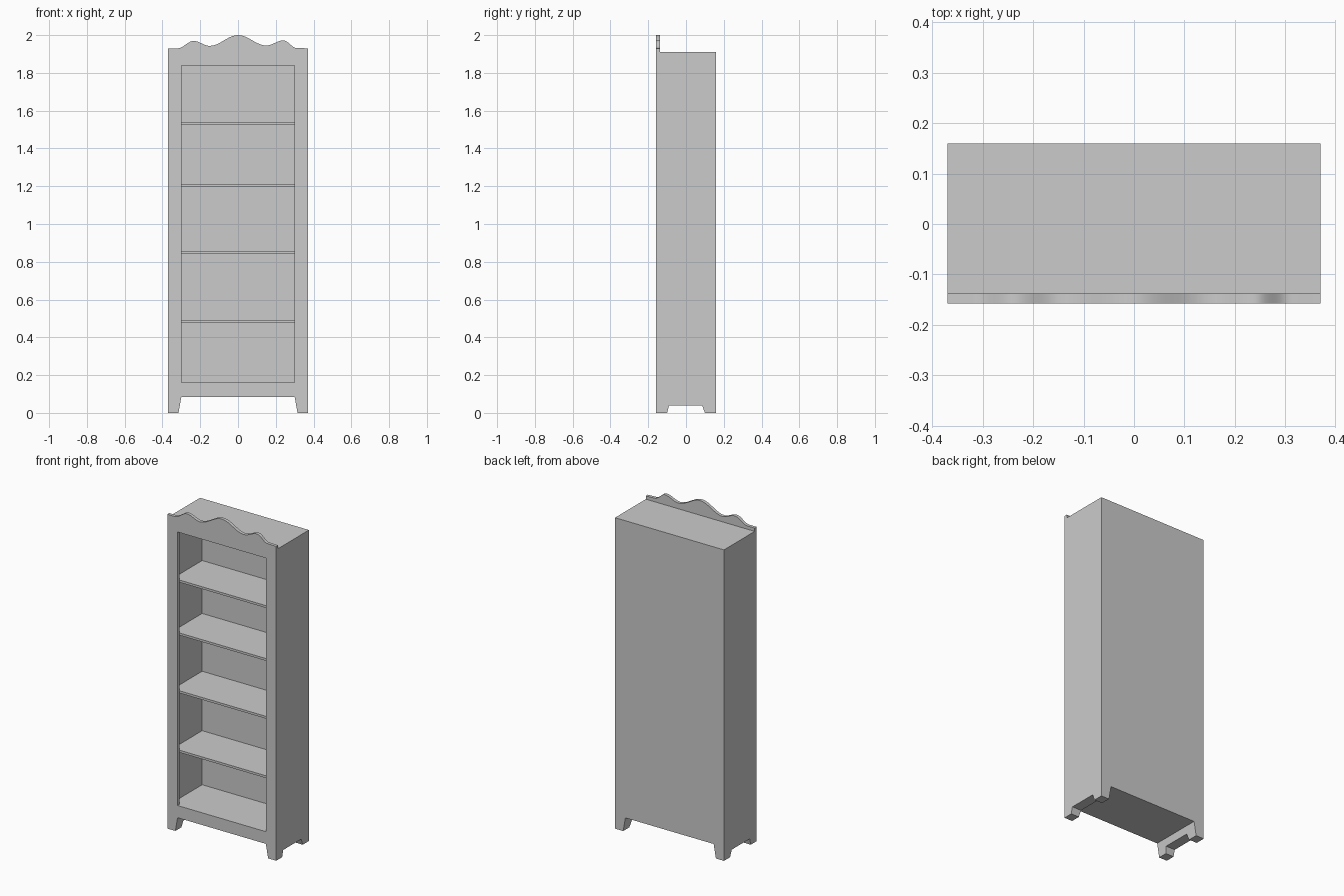
import bpy, bmesh, math
from mathutils import Vector

if "Cube" in bpy.data.objects:
    bpy.data.objects.remove(bpy.data.objects["Cube"])

W, FRONT, BACK = 0.37, -0.158, 0.16
BOARD, SIDE_IN, BACK_IN, TOP = -0.138, 0.345, 0.145, 1.91
FLOOR_Z, OPEN_X, OPEN_TOP, OPEN_LOW = 0.085, 0.30, 1.84, 0.16


def finish(name, bm):
    bmesh.ops.recalc_face_normals(bm, faces=bm.faces)
    mesh = bpy.data.meshes.new(name)
    bm.to_mesh(mesh)
    bm.free()
    ob = bpy.data.objects.new(name, mesh)
    bpy.context.collection.objects.link(ob)
    return ob


def box(name, x0, x1, y0, y1, z0, z1):
    bm = bmesh.new()
    bmesh.ops.create_cube(bm, size=1)
    for v in bm.verts:
        v.co = Vector((x1 if v.co.x > 0 else x0,
                       y1 if v.co.y > 0 else y0,
                       z1 if v.co.z > 0 else z0))
    return finish(name, bm)


def extrude_loops(loops, offset):
    """Fill outlines (inner loops become holes) and extrude them."""
    bm = bmesh.new()
    for loop in loops:
        vs = [bm.verts.new(p) for p in loop]
        for a, b in zip(vs, vs[1:] + vs[:1]):
            bm.edges.new((a, b))
    bmesh.ops.triangle_fill(bm, edges=bm.edges[:], use_beauty=True)
    ret = bmesh.ops.extrude_face_region(bm, geom=bm.faces[:], use_keep_orig=True)
    moved = [g for g in ret["geom"] if isinstance(g, bmesh.types.BMVert)]
    bmesh.ops.translate(bm, verts=moved, vec=offset)
    return bm


# Front board: wavy crest, tapered feet and one tall opening
keys = [(-W, 1.93), (-0.32, 1.93), (-0.235, 1.969), (-0.15, 1.943), (0, 2.0),
        (0.15, 1.945), (0.24, 1.972), (0.31, 1.932), (W, 1.93)]
crest = [keys[0]]
for (xa, za), (xb, zb) in zip(keys, keys[1:]):
    n = 1 if za == zb else 10
    for i in range(1, n + 1):
        t = i / n
        crest.append((xa + (xb - xa) * t,
                      za + (zb - za) * (1 - math.cos(math.pi * t)) / 2))
outline = crest + [(W, 0), (0.315, 0), (OPEN_X, FLOOR_Z),
                   (-OPEN_X, FLOOR_Z), (-0.315, 0), (-W, 0)]
hole = [(-OPEN_X, OPEN_LOW), (OPEN_X, OPEN_LOW),
        (OPEN_X, OPEN_TOP), (-OPEN_X, OPEN_TOP)]
loops = [[(x, FRONT, z) for x, z in lp] for lp in (outline, hole)]
front = finish("front_board", extrude_loops(loops, (0, BOARD - FRONT, 0)))
bpy.context.view_layer.objects.active = front
front.select_set(True)
bpy.ops.object.shade_smooth_by_angle(angle=math.radians(30))

# Side panels and thick inner foot blocks, arched at the bottom
arch = [(BACK, 0), (0.10, 0), (0.085, 0.04), (-0.09, 0.04), (-0.10, 0), (BOARD, 0)]
for side, s in (("left", -1), ("right", 1)):
    prof = [(s * SIDE_IN, y, z) for y, z in arch + [(BOARD, TOP), (BACK, TOP)]]
    finish(side + "_panel", extrude_loops([prof], (s * (W - SIDE_IN), 0, 0)))
    prof = [(s * SIDE_IN, y, z) for y, z in arch + [(BOARD, FLOOR_Z), (BACK, FLOOR_Z)]]
    bm = extrude_loops([prof], (s * (OPEN_X - SIDE_IN), 0, 0))
    for v in bm.verts:
        if abs(v.co.x) < 0.32:  # taper the inner face
            v.co.x = s * (OPEN_X + 0.015 * (1 - v.co.z / FLOOR_Z))
    finish(side + "_feet", bm)

# Carcass: back, top and floor
box("back_panel", -SIDE_IN, SIDE_IN, BACK_IN, BACK, FLOOR_Z, TOP)
box("top_panel", -SIDE_IN, SIDE_IN, BOARD, BACK_IN, 1.89, TOP)
box("floor_panel", -SIDE_IN, SIDE_IN, BOARD, BACK_IN, FLOOR_Z, OPEN_LOW)

# Shelves
for i, z in enumerate((0.492, 0.857, 1.212, 1.537)):
    box(f"shelf_{i + 1}", -SIDE_IN, SIDE_IN, BOARD, BACK_IN, z - 0.014, z)
